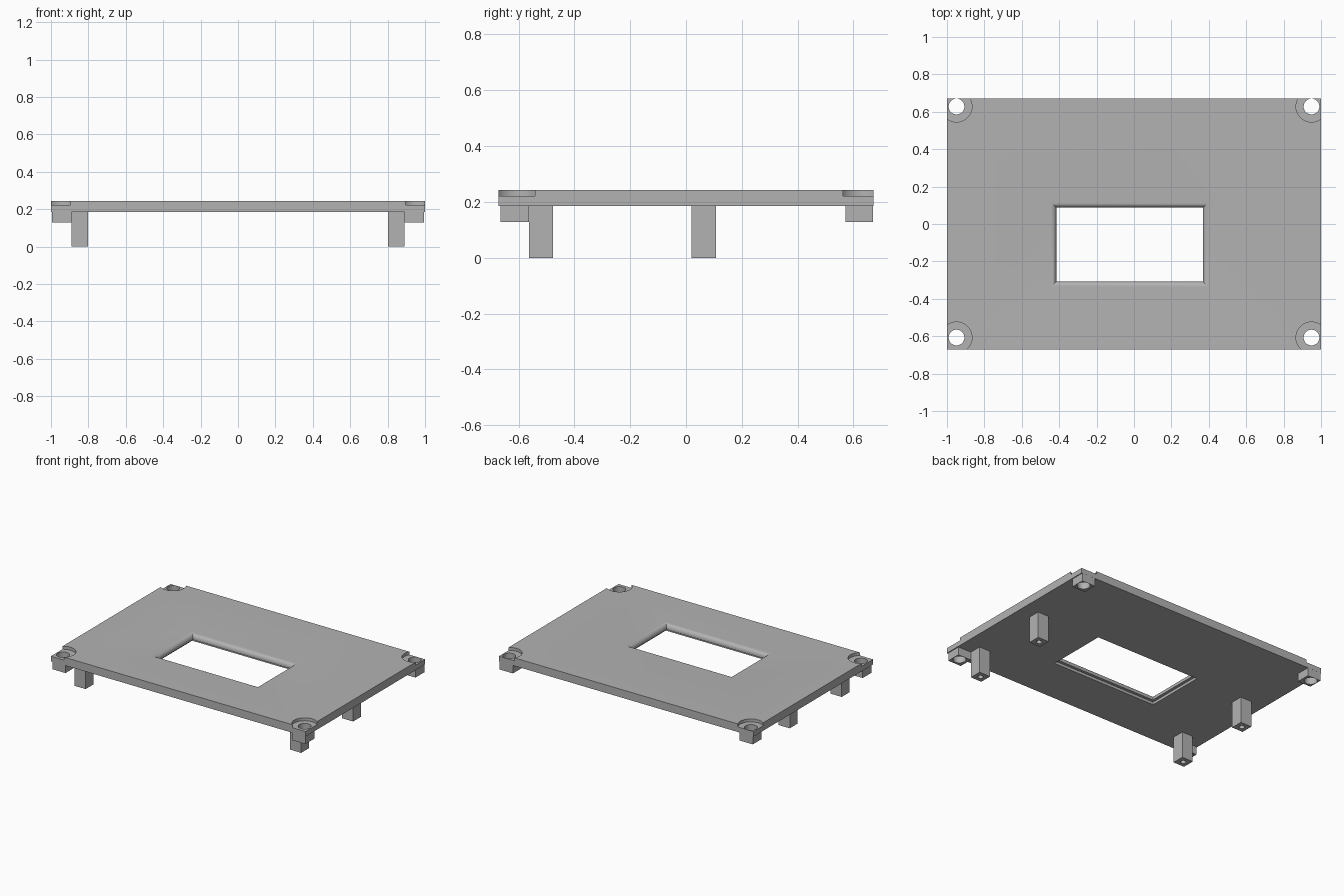
import bpy, bmesh, math

cube = bpy.data.objects.get("Cube")
if cube:
    bpy.data.objects.remove(cube, do_unlink=True)

grey = bpy.data.materials.new("plain grey")
grey.use_nodes = True
COLOUR = (0.45, 0.45, 0.45, 1)
grey.diffuse_color = COLOUR
grey.node_tree.nodes["Principled BSDF"].inputs["Base Color"].default_value = COLOUR

BOTTOM, TOP, BORE_FLOOR = 0.186, 0.243, 0.222
HALF_X, HALF_Y = 1.0, 0.671


def make_object(name, bm):
    mesh = bpy.data.meshes.new(name)
    bmesh.ops.recalc_face_normals(bm, faces=bm.faces)
    bm.to_mesh(mesh)
    bm.free()
    mesh.materials.append(grey)
    obj = bpy.data.objects.new(name, mesh)
    bpy.context.collection.objects.link(obj)
    return obj


def loft(name, rings):
    """Closed solid through stacked rings of points."""
    bm = bmesh.new()
    loops = [[bm.verts.new(p) for p in ring] for ring in rings]
    for a, b in zip(loops, loops[1:]):
        for i in range(len(a)):
            j = (i + 1) % len(a)
            bm.faces.new((a[i], a[j], b[j], b[i]))
    bm.faces.new(loops[0][::-1])
    bm.faces.new(loops[-1])
    return make_object(name, bm)


def rect(x0, x1, y0, y1, z, grow=0):
    x0, x1, y0, y1 = x0 - grow, x1 + grow, y0 - grow, y1 + grow
    return [(x0, y0, z), (x1, y0, z), (x1, y1, z), (x0, y1, z)]


def box(name, x0, x1, y0, y1, z0, z1):
    return loft(name, [rect(x0, x1, y0, y1, z) for z in (z0, z1)])


def cylinder(name, x, y, radius, z0, z1, sides=48):
    turns = [2 * math.pi * i / sides for i in range(sides)]
    return loft(name, [[(x + radius * math.cos(t), y + radius * math.sin(t), z)
                        for t in turns] for z in (z0, z1)])


def cut(target, cutter):
    mod = target.modifiers.new("cut", 'BOOLEAN')
    mod.operation, mod.solver, mod.object = 'DIFFERENCE', 'EXACT', cutter
    bpy.context.view_layer.objects.active = target
    bpy.ops.object.modifier_apply(modifier=mod.name)
    bpy.data.objects.remove(cutter, do_unlink=True)


parts = []

# Main plate
plate = box("cover_plate", -HALF_X, HALF_X, -HALF_Y, HALF_Y, BOTTOM, TOP)
parts.append(plate)

# Window: recess below, thin lip, rounded-over rim above
window = (-0.415, 0.368, -0.308, 0.087)
LEDGE, RIM = 0.205, 0.03
rings = [rect(*window, BOTTOM - 0.05, 0.02), rect(*window, LEDGE, 0.02), rect(*window, LEDGE)]
for i in range(9):
    a = math.pi / 2 * i / 8
    rings.append(rect(*window, TOP - RIM + RIM * math.sin(a), RIM * (1 - math.cos(a))))
rings.append(rect(*window, TOP + 0.05, RIM))
cut(plate, loft("window_cutter", rings))

# Counterbored screw corners with square bosses beneath
for side, side_name in ((1, "left"), (-1, "right")):
    for end, y, y0, y1 in (("front", -0.607, -0.664, -0.563), ("back", 0.628, 0.571, 0.6705)):
        x = side * 0.949
        xs = sorted((side * 0.89, side * 0.994))
        boss = box(f"{end}_{side_name}_screw_boss", *xs, y0, y1, 0.129, BOTTOM + 0.002)
        parts.append(boss)
        cut(plate, cylinder("bore_cutter", x, y, 0.083, BORE_FLOOR, TOP + 0.05))
        for target in (plate, boss):
            cut(target, cylinder("hole_cutter", x, y, 0.042, 0.05, TOP + 0.1))

# Square standoff posts with pilot holes
for side, side_name in ((1, "left"), (-1, "right")):
    for end, y0 in (("front", -0.563), ("middle", 0.02)):
        xs = sorted((side * 0.803, side * 0.89))
        post = box(f"{end}_{side_name}_post", *xs, y0, y0 + 0.087, 0, BOTTOM + 0.002)
        cut(post, cylinder("pilot_cutter", side * 0.8465, y0 + 0.0435, 0.018, -0.05, 0.13, 24))
        parts.append(post)

# Smooth curved walls, sharp edges kept
bpy.ops.object.select_all(action='DESELECT')
for part in parts:
    part.select_set(True)
bpy.context.view_layer.objects.active = plate
bpy.ops.object.shade_smooth_by_angle(angle=math.radians(30))
